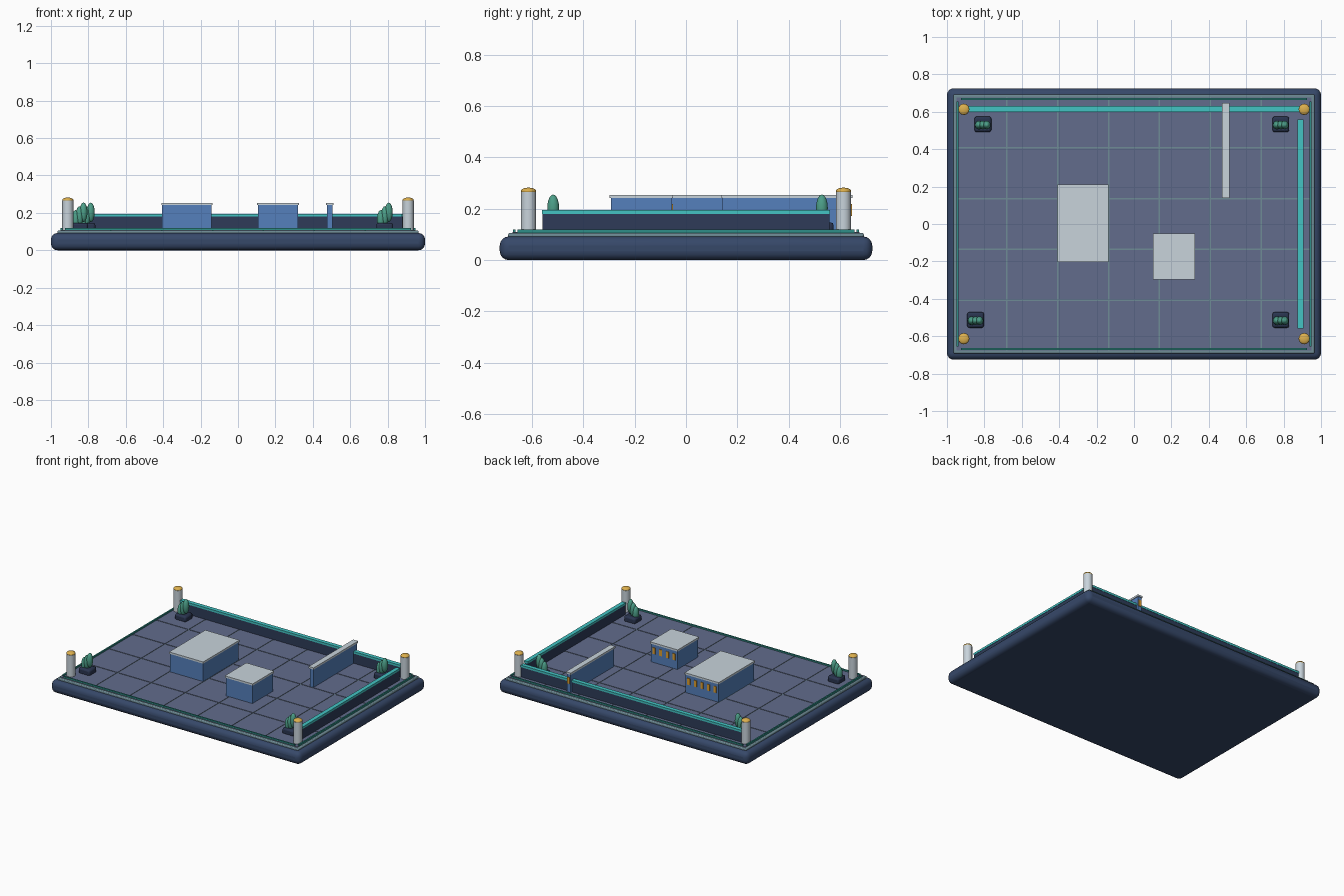
import bpy, bmesh, math
from mathutils import Matrix, Vector

if "Cube" in bpy.data.objects:
    bpy.data.objects.remove(bpy.data.objects["Cube"])


def material(name, hexcol):
    rgb = [int(hexcol[i:i + 2], 16) / 255 for i in (0, 2, 4)]
    m = bpy.data.materials.new(name)
    m.diffuse_color = [((c + 0.055) / 1.055) ** 2.4 for c in rgb] + [1]
    m.use_nodes = True
    m.node_tree.nodes["Principled BSDF"].inputs["Base Color"].default_value = m.diffuse_color
    return m


NAVY = material("navy", "364869")
TRIM = material("trim", "6F8C96")
TILE = material("tile", "626C8C")
WALL = material("wall", "2E3B58")
TEAL = material("teal", "43C4C4")
EDGE = material("edge_green", "2F8F88")
BLUE = material("blue", "5580BC")
PALE = material("pale", "C8D3DB")
GOLD = material("gold", "DDB04E")
AMBER = material("amber", "E0A030")
LEAF = material("leaf", "4C9E88")
POT = material("pot", "2A3550")


def finish(name, bm, mat):
    me = bpy.data.meshes.new(name)
    bm.to_mesh(me)
    bm.free()
    ob = bpy.data.objects.new(name, me)
    bpy.context.collection.objects.link(ob)
    me.materials.append(mat)
    return ob


def add_box(bm, lo, hi):
    lo, hi = Vector(lo), Vector(hi)
    size = hi - lo
    bmesh.ops.create_cube(bm, size=1, matrix=Matrix.Translation((lo + hi) / 2)
                          @ Matrix.Diagonal((*size, 1)))


def box(name, x0, x1, y0, y1, z0, z1, mat, bevel=0, seg=2):
    bm = bmesh.new()
    add_box(bm, (x0, y0, z0), (x1, y1, z1))
    ob = finish(name, bm, mat)
    if bevel:
        mod = ob.modifiers.new("bevel", "BEVEL")
        mod.width, mod.segments = bevel, seg
        smooth(ob)
    return ob


def smooth(ob):
    bpy.ops.object.select_all(action="DESELECT")
    ob.select_set(True)
    bpy.context.view_layer.objects.active = ob
    bpy.ops.object.shade_smooth_by_angle(angle=math.radians(40))


def ellipsoid(name, centre, radii, mat):
    bm = bmesh.new()
    bmesh.ops.create_uvsphere(bm, u_segments=16, v_segments=10, radius=1,
                              matrix=Matrix.Translation(centre) @ Matrix.Diagonal((*radii, 1)))
    ob = finish(name, bm, mat)
    smooth(ob)


# Rounded base and raised trim plate
box("base", -1, 1, -0.725, 0.725, 0, 0.092, NAVY, 0.035, 4)
box("trim_plate", -0.965, 0.965, -0.692, 0.692, 0.085, 0.106, TRIM, 0.006, 2)

# Floor tiles with narrow seams
FLOOR = 0.109
bm = bmesh.new()
P, G = 0.272, 0.004
for i in range(7):
    for j in range(5):
        x, y = (i - 3.5) * P, (j - 2.5) * P
        add_box(bm, (x + G, y + G, 0.1), (x + P - G, y + P - G, FLOOR))
finish("floor_tiles", bm, TILE)

# Thin edging strips on all four sides
for s in (-1, 1):
    box("edge_strip_long", -0.925, 0.925, s * 0.669 - 0.005, s * 0.669 + 0.005, 0.1, 0.119, EDGE)
    box("edge_strip_short", s * 0.944 - 0.005, s * 0.944 + 0.005, -0.655, 0.655, 0.1, 0.119, EDGE)

# Low walls with bright caps (back and right)
for side, x0, x1, y0, y1 in (("back", -0.885, 0.885, 0.6, 0.63),
                             ("right", 0.875, 0.905, -0.56, 0.56)):
    box(side + "_wall", x0 + 0.002, x1 - 0.002, y0 + 0.002, y1 - 0.002, 0.1, 0.182, WALL)
    box(side + "_wall_cap", x0, x1, y0, y1, 0.18, 0.195, TEAL)

# Corner posts with domed gold caps
for sx in (-1, 1):
    for sy in (-1, 1):
        bm = bmesh.new()
        bmesh.ops.create_cone(bm, cap_ends=True, segments=12, radius1=0.03, radius2=0.03,
                              depth=0.165, matrix=Matrix.Translation((sx * 0.91, sy * 0.613, 0.1825)))
        smooth(finish("corner_post", bm, PALE))
        ellipsoid("post_cap", (sx * 0.91, sy * 0.613, 0.269), (0.03, 0.03, 0.013), GOLD)


# Flat-roofed blocks with a row of windows on the back face
def block(name, x0, x1, y0, y1, windows):
    e = 0.005
    box(name + "_body", x0 + e, x1 - e, y0 + e, y1 - e, 0.1, 0.242, BLUE)
    box(name + "_roof", x0, x1, y0, y1, 0.241, 0.254, PALE)
    step = (x1 - x0 - 2 * e) / windows
    for k in range(windows):
        x = x0 + e + (k + 0.5) * step
        w = min(0.011, step * 0.35)
        box(name + "_window", x - w, x + w, y1 - 0.012, y1 - 0.001, 0.172, 0.218, AMBER)


block("large_block", -0.41, -0.137, -0.203, 0.212, 5)
block("small_block", 0.102, 0.325, -0.297, -0.05, 4)
block("narrow_block", 0.47, 0.51, 0.138, 0.648, 1)

# Planters, each with three leaves rising to the right
for x, y in ((-0.808, 0.533), (0.785, 0.533), (-0.847, -0.513), (0.785, -0.513)):
    box("planter", x - 0.045, x + 0.045, y - 0.042, y + 0.042, 0.1, 0.147, POT, 0.012, 2)
    for k in (-1, 0, 1):
        ellipsoid("leaf", (x + k * 0.021, y - 0.004, 0.183 + k * 0.02),
                  (0.021, 0.023, 0.052), LEAF)
